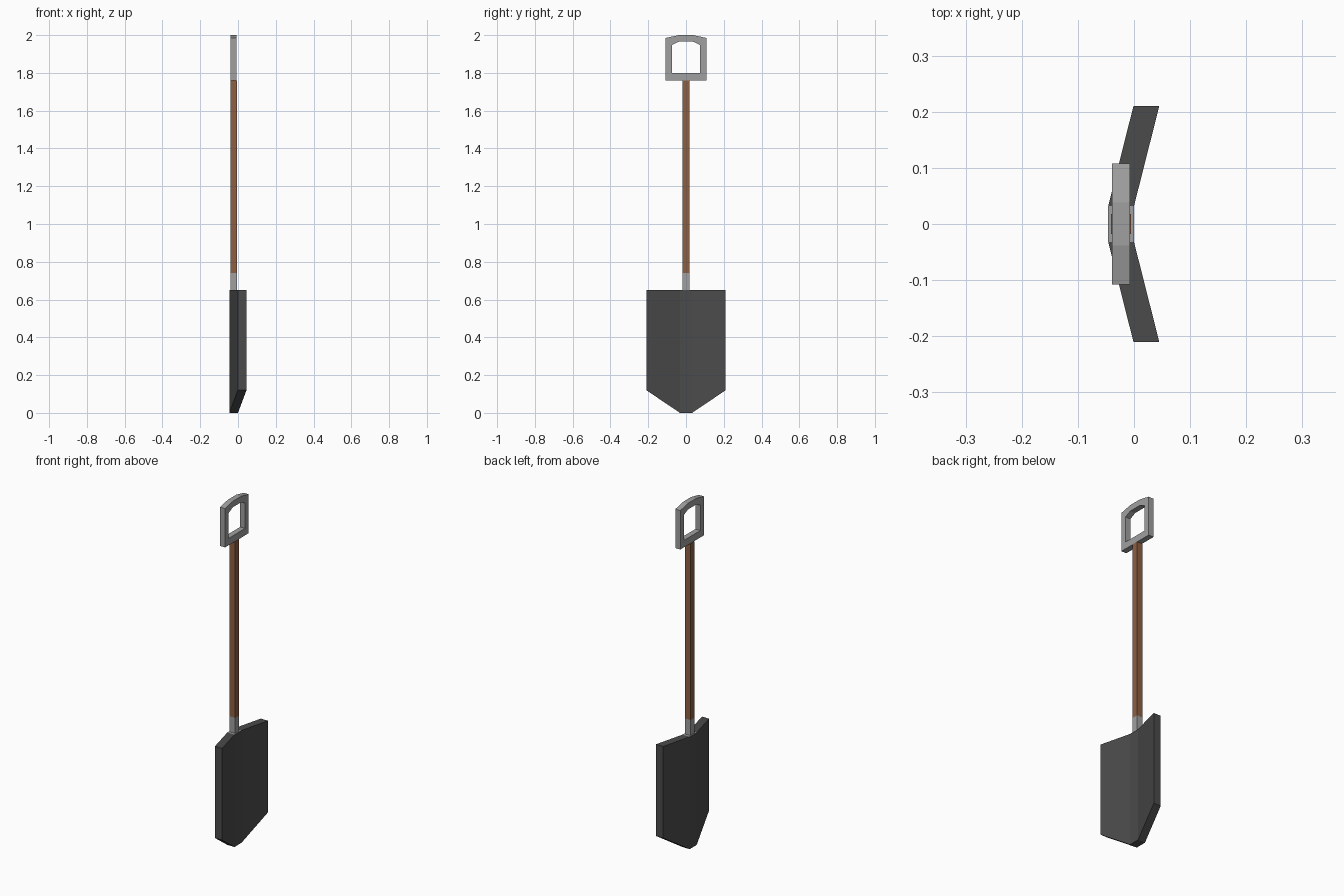
import bpy, bmesh

if "Cube" in bpy.data.objects:
    bpy.data.objects.remove(bpy.data.objects["Cube"])


def material(name, rgb):
    m = bpy.data.materials.new(name)
    m.diffuse_color = (*rgb, 1)
    m.use_nodes = True
    m.node_tree.nodes["Principled BSDF"].inputs["Base Color"].default_value = m.diffuse_color
    return m


dark = material("dark_steel", (0.07, 0.07, 0.07))
steel = material("grey_steel", (0.35, 0.35, 0.35))
wood = material("wood", (0.27, 0.115, 0.055))


def finish(bm, name, *mats):
    bmesh.ops.recalc_face_normals(bm, faces=bm.faces)
    me = bpy.data.meshes.new(name)
    bm.to_mesh(me)
    bm.free()
    for m in mats:
        me.materials.append(m)
    ob = bpy.data.objects.new(name, me)
    bpy.context.collection.objects.link(ob)
    return ob


def skin(rings, name, closed, *mats):
    # join successive 4-point sections; cap the ends unless closed
    bm = bmesh.new()
    rows = [[bm.verts.new(p) for p in r] for r in rings]
    n = len(rows)
    for i in range(n if closed else n - 1):
        a, b = rows[i], rows[(i + 1) % n]
        for k in range(4):
            bm.faces.new((a[k], a[(k + 1) % 4], b[(k + 1) % 4], b[k]))
    if not closed:
        bm.faces.new(rows[0])
        bm.faces.new(rows[-1])
    return finish(bm, name, *mats)


# blade: bent plate, sections across the width as (y, back x, bottom z)
T, TOP = 0.046, 0.65
columns = [(-0.21, -0.001, 0.12), (-0.032, -0.046, 0.0),
           (0.032, -0.046, 0.0), (0.21, -0.001, 0.12)]
blade = skin([[(x, y, z), (x + T, y, z), (x + T, y, TOP), (x, y, TOP)]
              for y, x, z in columns], "blade", False, dark, steel)
# lighter steel seat under the collar
for f in blade.data.polygons:
    if f.normal.z > 0.9 and abs(f.center.y) < 0.01:
        f.material_index = 1

# collar and shaft: square bars
CX = -0.023


def bar(name, z0, z1, h, mat):
    sq = [(-h, -h), (h, -h), (h, h), (-h, h)]
    skin([[(CX + x, y, z) for x, y in sq] for z in (z0, z1)], name, False, mat)


bar("collar", 0.65, 0.74, 0.018, steel)
bar("shaft", 0.74, 1.76, 0.018, wood)

# grip: closed D-shaped frame, right half mirrored to the left
outer = [(0.108, 1.76), (0.108, 1.985), (0.038, 2.0)]
inner = [(0.075, 1.80), (0.075, 1.947), (0.038, 1.965)]
mirror = lambda pts: pts + [(-y, z) for y, z in reversed(pts)]
x0, x1 = CX - 0.016, CX + 0.016
skin([[(x0, *o), (x1, *o), (x1, *i), (x0, *i)]
      for o, i in zip(mirror(outer), mirror(inner))], "grip", True, steel)
